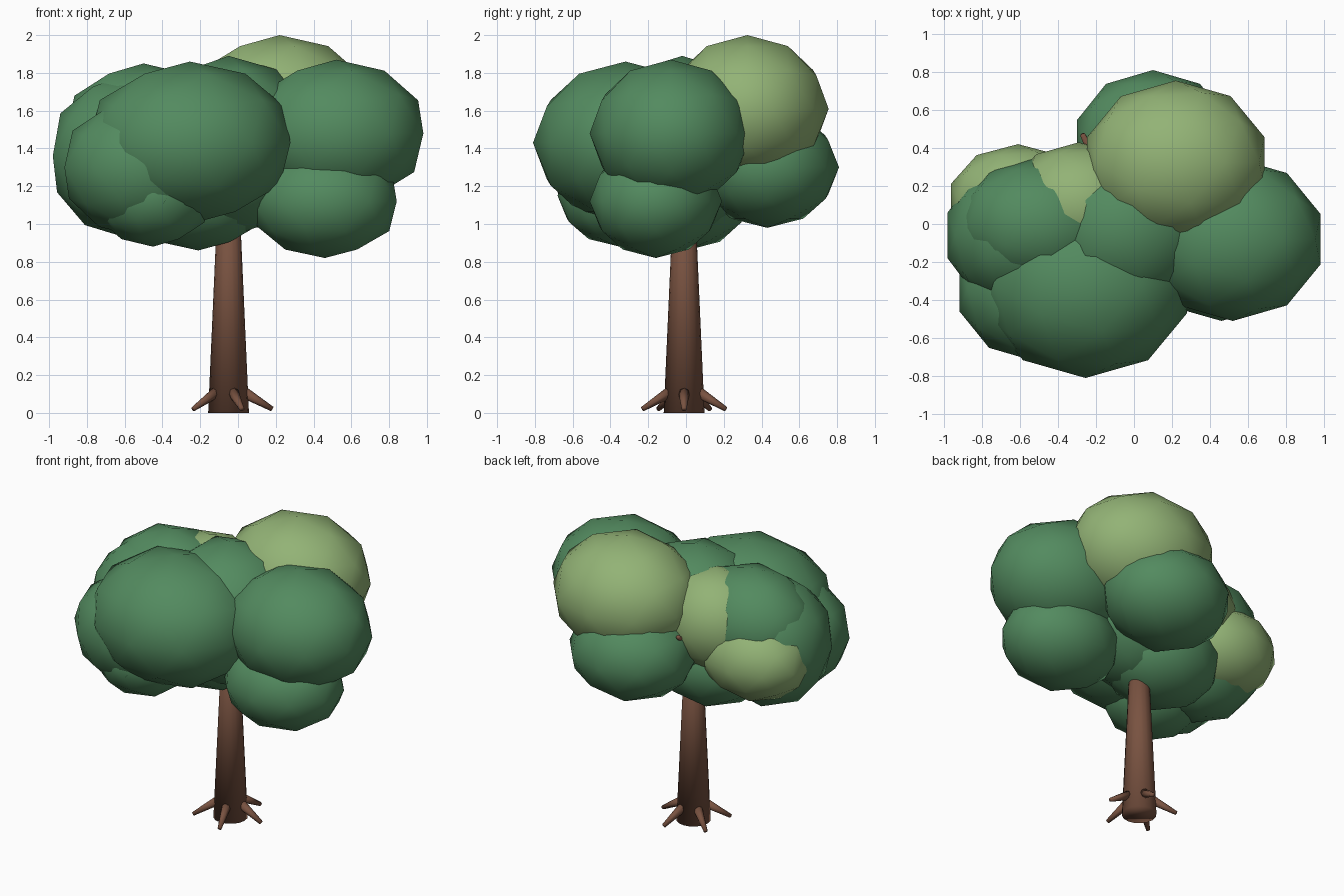
import bpy
from math import cos, sin, radians
from mathutils import Vector

cube = bpy.data.objects.get("Cube")
if cube:
    bpy.data.objects.remove(cube)


def material(name, rgb):
    m = bpy.data.materials.new(name)
    m.use_nodes = True
    m.diffuse_color = (*rgb, 1)
    m.node_tree.nodes["Principled BSDF"].inputs["Base Color"].default_value = (*rgb, 1)
    return m


GREEN = material("leaf green", (0.086, 0.256, 0.115))
LIGHT = material("light leaf green", (0.29, 0.45, 0.18))
BARK = material("bark brown", (0.19, 0.085, 0.052))


def foliage(name, mat, centre, radii):
    """Squashed low-poly ball of leaves with smooth shading."""
    bpy.ops.mesh.primitive_ico_sphere_add(subdivisions=2, radius=1, location=centre)
    ob = bpy.context.object
    ob.name = name
    ob.scale = radii
    bpy.ops.object.transform_apply(location=False, rotation=False, scale=True)
    bpy.ops.object.shade_smooth()
    ob.data.materials.append(mat)


def limb(name, start, end, r1, r2, sides):
    """Tapered round limb between two points."""
    start, end = Vector(start), Vector(end)
    axis = end - start
    bpy.ops.mesh.primitive_cone_add(vertices=sides, radius1=r1, radius2=r2,
                                    depth=axis.length, location=(start + end) / 2,
                                    rotation=axis.to_track_quat("Z", "Y").to_euler())
    ob = bpy.context.object
    ob.name = name
    bpy.ops.object.shade_smooth()
    ob.data.materials.append(BARK)


# Trunk and the twig that pokes out at the back
TX, TY = -0.05, -0.01
limb("trunk", (TX, TY, 0), (TX, TY, 1.3), 0.108, 0.05, 16)
limb("back_twig", (TX, TY, 1.15), (-0.27, 0.47, 1.49), 0.035, 0.014, 8)

# Ring of five roots
for i in range(5):
    a = radians(72 * i)
    c, s = cos(a), sin(a)
    limb(f"root_{i + 1}", (TX + 0.07 * c, TY + 0.07 * s, 0.115),
         (TX + 0.232 * c, TY + 0.232 * s, 0.02), 0.032, 0.013, 8)

# Crown
foliage("crown_core", GREEN, (-0.05, -0.02, 1.41), (0.48, 0.46, 0.48))
foliage("crown_underside", GREEN, (-0.21, 0.0, 1.17), (0.40, 0.36, 0.31))
foliage("crown_front", GREEN, (-0.255, -0.32, 1.43), (0.56, 0.49, 0.43))
foliage("crown_left", GREEN, (0.52, -0.08, 1.48), (0.485, 0.43, 0.39))
foliage("crown_left_lower", GREEN, (0.46, -0.16, 1.12), (0.40, 0.35, 0.30))
foliage("crown_back_lower", GREEN, (0.1, 0.43, 1.3), (0.42, 0.38, 0.32))
foliage("crown_right_upper", GREEN, (-0.5, 0.0, 1.49), (0.43, 0.35, 0.36))
foliage("crown_right", GREEN, (-0.6, -0.06, 1.36), (0.40, 0.39, 0.43))
foliage("crown_right_front", GREEN, (-0.51, -0.34, 1.3), (0.43, 0.385, 0.37))
foliage("crown_front_lower", GREEN, (-0.45, -0.35, 1.15), (0.32, 0.33, 0.27))
foliage("light_crown_top", LIGHT, (0.22, 0.325, 1.61), (0.49, 0.43, 0.39))
foliage("light_crown_back", LIGHT, (-0.29, 0.1, 1.49), (0.38, 0.33, 0.34))
foliage("light_crown_right_back", LIGHT, (-0.61, 0.12, 1.32), (0.37, 0.30, 0.28))
